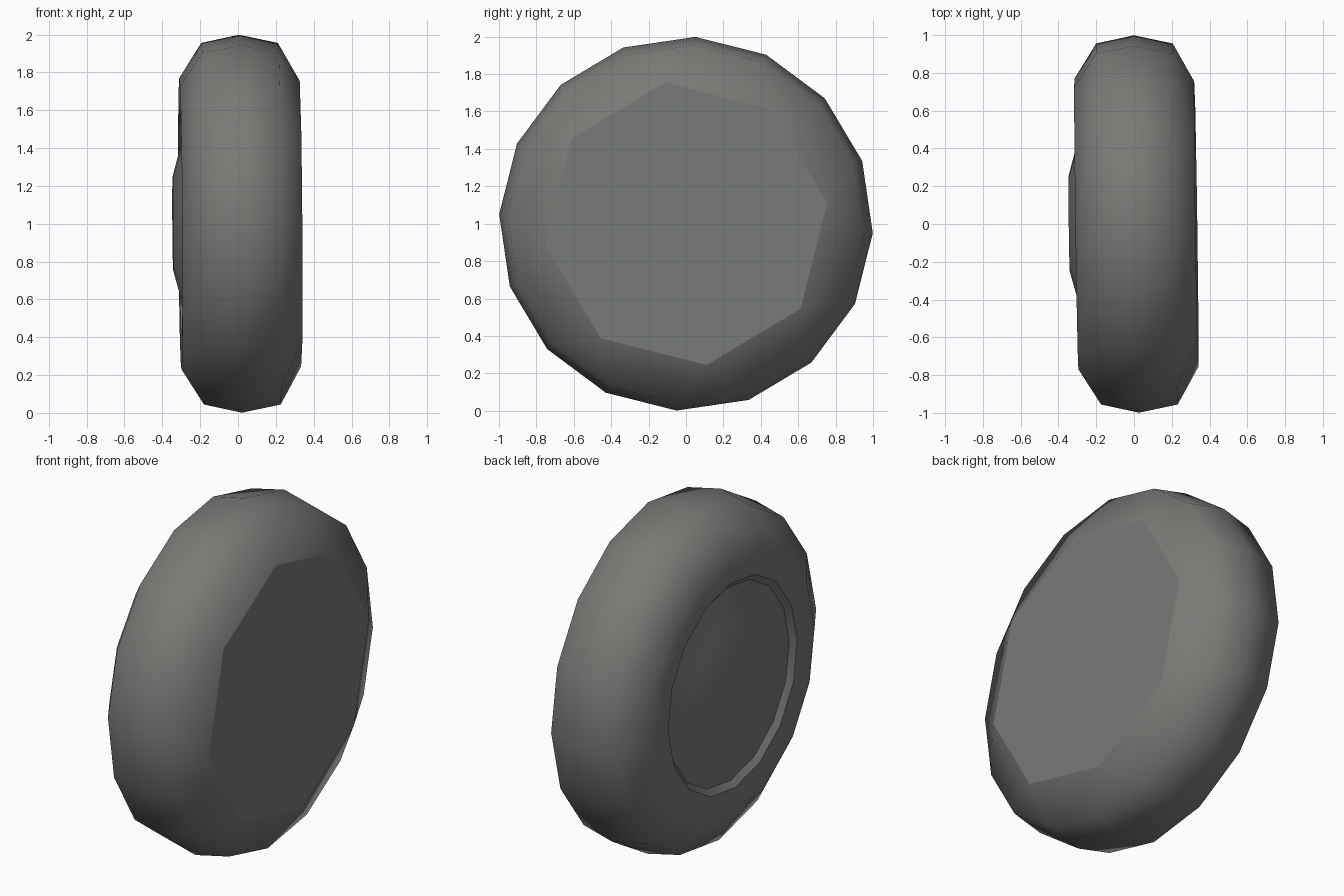
import bpy, bmesh, math

if "Cube" in bpy.data.objects:
    bpy.data.objects.remove(bpy.data.objects["Cube"])

N = 16
START = math.radians(87.1)      # first tread corner, measured from +y toward +z

rubber = bpy.data.materials.new("dark grey rubber")
rubber.diffuse_color = (0.19, 0.197, 0.183, 1)
rubber.use_nodes = True
rubber.node_tree.nodes["Principled BSDF"].inputs["Base Color"].default_value = rubber.diffuse_color


def place(x, r, a):
    """Point on the wheel; the axle leans very slightly."""
    y, z = r * math.cos(a), r * math.sin(a)
    return (x + 0.013 - 0.014 * y - 0.007 * z, y, z + 1.0)


def ring(bm, x, r, n=N, start=START):
    return [bm.verts.new(place(x, r, start + math.tau * i / n)) for i in range(n)]


def bridge(bm, a, b):
    n = len(a)
    for i in range(n):
        j = (i + 1) % n
        bm.faces.new((a[i], a[j], b[j], b[i])).smooth = True


def sharpen(bm, verts):
    for i, v in enumerate(verts):
        e = bm.edges.get((v, verts[(i + 1) % len(verts)]))
        if e:
            e.smooth = False


def finish(bm, name):
    me = bpy.data.meshes.new(name)
    bm.to_mesh(me)
    bm.free()
    ob = bpy.data.objects.new(name, me)
    me.materials.append(rubber)
    bpy.context.collection.objects.link(ob)
    return ob


# tyre: lathed tread and left sidewall, ending in a shallow recess lip
bm = bmesh.new()
profile = [(0.205, 0.957), (0.0, 1.0), (-0.2, 0.957), (-0.318, 0.77),
           (-0.316, 0.61), (-0.288, 0.575)]
rings = [ring(bm, x, r) for x, r in profile]
for a, b in zip(rings, rings[1:]):
    bridge(bm, a, b)
sharpen(bm, rings[4])

# right shoulder: sixteen sides reduced to a flat octagonal cap
cap = ring(bm, 0.317, 0.763, 8, START + math.tau / 32)
outer = rings[0]
for k in range(8):
    a, b, c = outer[2 * k], outer[2 * k + 1], outer[(2 * k + 2) % N]
    bm.faces.new((cap[k], b, a)).smooth = True
    bm.faces.new((cap[k], cap[(k + 1) % 8], c, b)).smooth = True
bm.faces.new(cap).smooth = False
sharpen(bm, cap)
bmesh.ops.recalc_face_normals(bm, faces=bm.faces[:])
# the tyre is open behind the hub, so check the cap points outward
bm.normal_update()
if max(bm.faces, key=lambda f: f.calc_center_median().x).normal.x < 0:
    bmesh.ops.reverse_faces(bm, faces=bm.faces[:])
finish(bm, "tyre")

# hub: low dome filling the recess on the left side
bm = bmesh.new()
dome = [ring(bm, x, r) for x, r in [(-0.288, 0.575), (-0.322, 0.38), (-0.357, 0.25)]]
for a, b in zip(dome, dome[1:]):
    bridge(bm, a, b)
bm.faces.new(dome[-1]).smooth = True
bmesh.ops.recalc_face_normals(bm, faces=bm.faces[:])
bm.normal_update()
if min(bm.faces, key=lambda f: f.calc_center_median().x).normal.x > 0:
    bmesh.ops.reverse_faces(bm, faces=bm.faces[:])
finish(bm, "hub")
